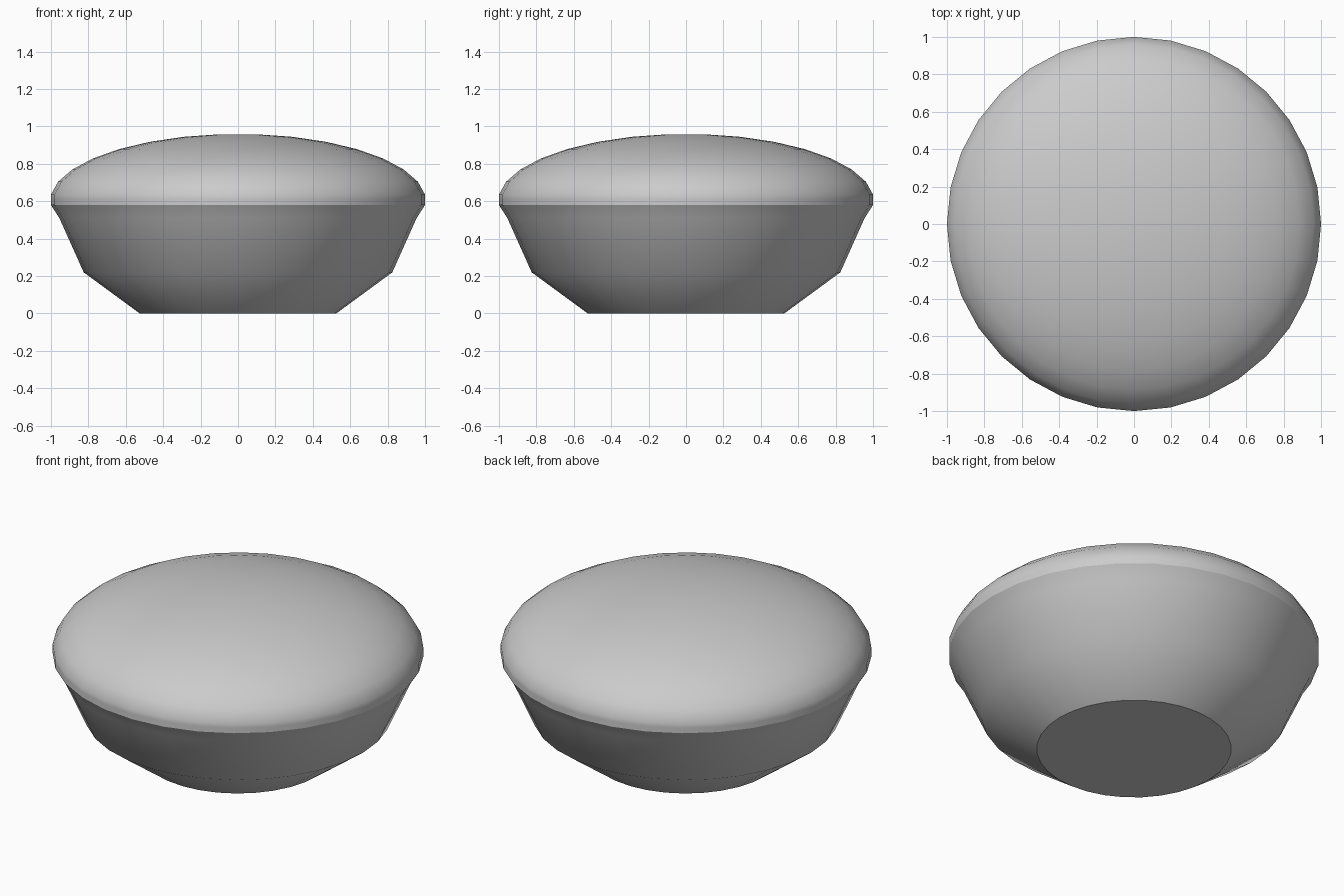
import bpy, bmesh, math

SIDES = 32

cube = bpy.data.objects.get("Cube")
if cube:
    bpy.data.objects.remove(cube, do_unlink=True)

grey = bpy.data.materials.new("plain grey")
grey.use_nodes = True
colour = (0.6, 0.6, 0.6, 1)
grey.diffuse_color = colour
grey.node_tree.nodes["Principled BSDF"].inputs["Base Color"].default_value = colour


def lathe(name, profile, cap_first=False, cap_last=False):
    """Turn an upward (radius, height) profile about the z axis."""
    bm = bmesh.new()
    rings = []
    for r, z in profile:
        angles = [math.tau * i / SIDES for i in range(SIDES)]
        rings.append([bm.verts.new((r * math.cos(a), r * math.sin(a), z)) for a in angles])
    for low, high in zip(rings, rings[1:]):
        for i in range(SIDES):
            j = (i + 1) % SIDES
            bm.faces.new((low[i], low[j], high[j], high[i]))
    if cap_first:
        bm.faces.new(rings[0][::-1])
    if cap_last:
        bm.faces.new(rings[-1])
    mesh = bpy.data.meshes.new(name)
    bm.to_mesh(mesh)
    bm.free()
    mesh.materials.append(grey)
    obj = bpy.data.objects.new(name, mesh)
    bpy.context.collection.objects.link(obj)
    bpy.ops.object.select_all(action="DESELECT")
    obj.select_set(True)
    bpy.context.view_layer.objects.active = obj
    bpy.ops.object.shade_smooth_by_angle(angle=math.radians(30))
    return obj


# Tapered base with a sharp shoulder and flared rim
lathe("base", [(0.525, 0), (0.825, 0.22), (0.955, 0.51), (1, 0.58), (1, 0.61)],
      cap_first=True)

# Flattened dome, its rings following a half ellipse
steps = [math.radians(84.375 - 11.25 * k) for k in range(8)]
dome = [(1, 0.61)] + [(1.005 * math.sin(t), 0.6 + 0.36 * math.cos(t)) for t in steps]
lathe("dome", dome, cap_last=True)
